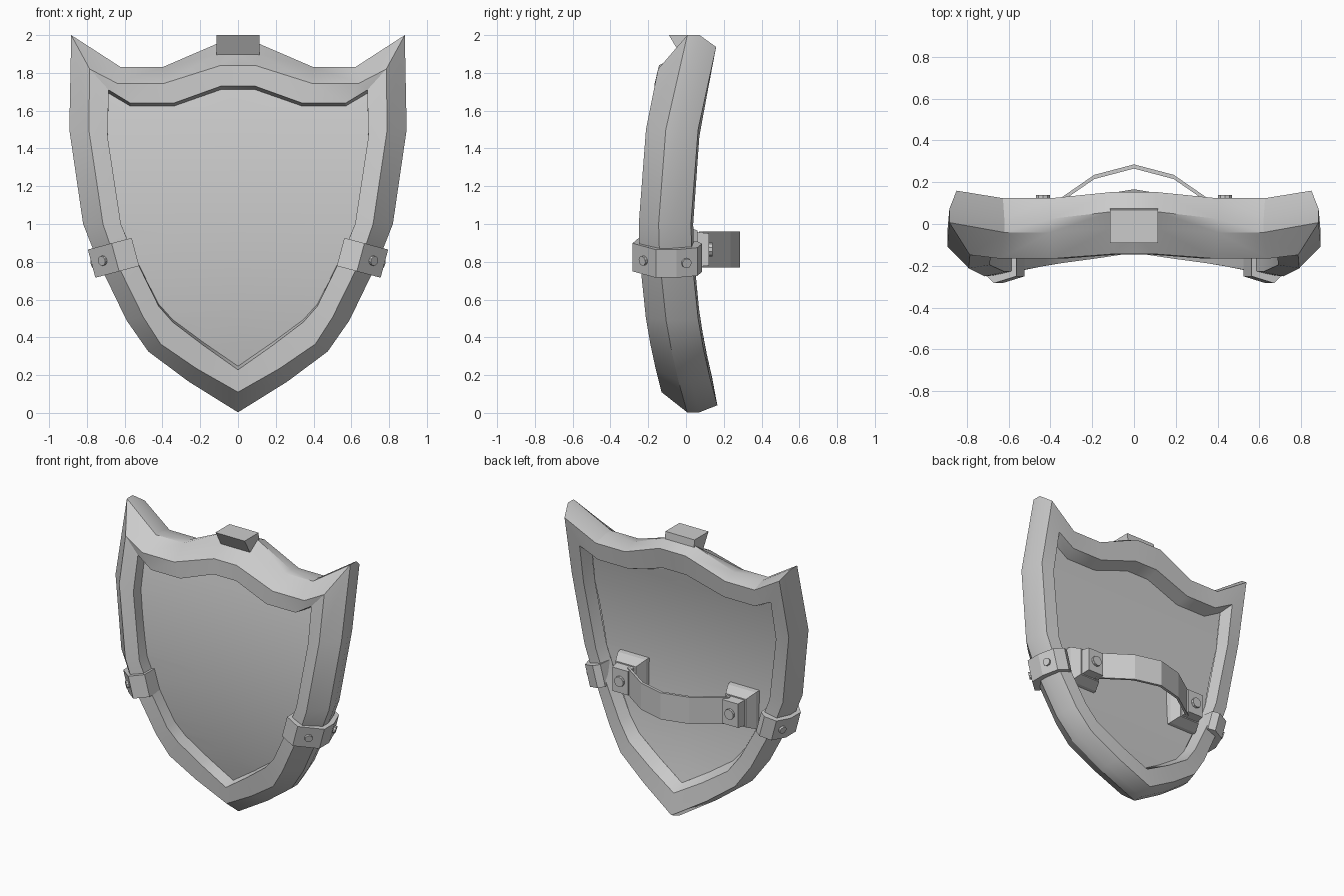
import bpy, bmesh
from math import sin, cos, radians
from mathutils import Vector

if "Cube" in bpy.data.objects:
    bpy.data.objects.remove(bpy.data.objects["Cube"])

# half outlines (x, z), tip -> side -> corner -> top centre
OUTER = [(0, .003), (.26, .165), (.475, .325), (.59, .49), (.745, .81), (.82, 1.0),
         (.893, 1.5), (.883, 2.0), (.62, 1.83), (.40, 1.83), (.11, 1.9), (0, 1.9)]
REAR = OUTER[:-2] + [(.11, 1.955), (0, 1.955)]
FRONT = [(0, .11), (.22, .235), (.41, .365), (.50, .505), (.65, .81), (.715, 1.0),
         (.79, 1.5), (.785, 1.82), (.64, 1.745), (.39, 1.745), (.09, 1.84), (0, 1.84)]
INNER = [(0, .228), (.18, .355), (.345, .48), (.42, .565), (.55, .83), (.62, 1.0),
         (.69, 1.46), (.685, 1.71), (.57, 1.64), (.34, 1.64), (.09, 1.73), (0, 1.73)]


def bow(z):
    return .152 * (z - 1) ** 2


def squash(pts, k):
    return [(x, 1 + (z - 1) * k) for x, z in pts]


def lerp(a, b, t):
    return [(p[0] + (q[0] - p[0]) * t, p[1] + (q[1] - p[1]) * t) for p, q in zip(a, b)]


def finish(bm, name, mirror=True):
    bmesh.ops.recalc_face_normals(bm, faces=bm.faces)
    me = bpy.data.meshes.new(name)
    bm.to_mesh(me)
    bm.free()
    ob = bpy.data.objects.new(name, me)
    bpy.context.collection.objects.link(ob)
    if mirror:
        ob.modifiers.new("mirror", 'MIRROR')
    return ob


def smooth(ob, angle):
    bpy.ops.object.select_all(action='DESELECT')
    ob.select_set(True)
    bpy.context.view_layer.objects.active = ob
    bpy.ops.object.shade_smooth_by_angle(angle=radians(angle))


def loft(bm, rings, closed=False):
    rows = [[bm.verts.new(p) for p in r] for r in rings]
    for a, b in zip(rows, rows[1:]):
        n = len(a)
        for i in range(n if closed else n - 1):
            j = (i + 1) % n
            bm.faces.new((a[i], a[j], b[j], b[i]))
    return rows


def solid(bm, rings):
    # closed loft with end caps
    rows = loft(bm, rings, True)
    bm.faces.new(rows[0])
    return bm.faces.new(rows[-1][::-1])


def rivet(name, loc, normal, r=.026, depth=.03):
    bm = bmesh.new()
    bmesh.ops.create_cone(bm, cap_ends=True, segments=10, radius1=r, radius2=r, depth=depth)
    rot = Vector((0, 0, 1)).rotation_difference(Vector(normal))
    for v in bm.verts:
        v.co = rot @ v.co + Vector(loc)
    finish(bm, name)


# frame: rings swept around the shield border
panel_front = squash(INNER, .975)
panel_back = squash(lerp(FRONT, INNER, .6), .945)
sections = [(panel_front, -.14), (INNER, -.228), (FRONT, -.25), (OUTER, -.145), (REAR, -.08),
            (lerp(REAR, FRONT, .35), .026), (squash(lerp(FRONT, INNER, .3), .95), .038),
            (panel_back, -.045)]
bm = bmesh.new()
loft(bm, [[(x, off + bow(z), z) for x, z in pts] for pts, off in sections])
smooth(finish(bm, "shield_frame"), 28)

# panel: front and back sheets, cut into strips and bowed
for name, pts, off in (("panel_front", panel_front, -.14), ("panel_back", panel_back, -.045)):
    bm = bmesh.new()
    bm.faces.new([bm.verts.new((x, 0, z)) for x, z in pts])
    for i in range(3, 17):
        bmesh.ops.bisect_plane(bm, geom=bm.verts[:] + bm.edges[:] + bm.faces[:],
                               plane_co=(0, 0, i / 10 + .013), plane_no=(0, 0, 1))
    for v in bm.verts:
        v.co.y = off + bow(v.co.z)
    ob = finish(bm, name)
    if (ob.data.polygons[0].normal.y > 0) != (name == "panel_back"):
        ob.data.flip_normals()
    smooth(ob, 30)

# crest block on the top edge
bm = bmesh.new()
crest = [(-.09, 2.0), (.068, 2.0), (.08, 1.88), (-.02, 1.88)]
solid(bm, [[(x, y, z) for y, z in crest] for x in (-.115, .115)])
finish(bm, "crest_block", False)

# clamps wrapped around the frame sides
a = radians(15)
out, along = Vector((cos(a), 0, -sin(a))), Vector((sin(a), 0, cos(a)))
mid = Vector((.775, 0, .79))
band = [(-.24, -.25), (-.13, -.283), (0, -.16), (0, -.05), (-.04, .06), (-.12, .085),
        (-.165, .06), (-.18, -.07), (-.24, -.13)]
bm = bmesh.new()
solid(bm, [[mid + out * u + along * h + Vector((0, y, 0)) for u, y in band] for h in (-.077, .077)])
finish(bm, "frame_clamp")
rivet("clamp_rivet_front", mid + out * -.065 + Vector((0, -.222, 0)), out * .69 - Vector((0, .72, 0)))
rivet("clamp_rivet_side", mid + out * -.018, out * .94 + Vector((0, .34, 0)))

# strap brackets on the back: flared base and block
cx, cz = .435, .865


def rect(y, hx, hz):
    return [(cx + sx * hx, y, cz + sz * hz) for sx, sz in ((-1, -1), (1, -1), (1, 1), (-1, 1))]


bm = bmesh.new()
solid(bm, [rect(-.06, .115, .135), rect(-.01, .11, .13), rect(.06, .08, .1),
           rect(.06, .068, .092), rect(.122, .062, .085)])
finish(bm, "strap_bracket")
rivet("bracket_rivet", (cx, .122, cz), (0, 1, 0), .036, .035)

# arm strap, open at the mirror seam
path = [(.40, .09), (.335, .135), (.19, .235), (0, .285)]
bm = bmesh.new()
seam = solid(bm, [[(x, y - d, z) for d, z in ((0, .77), (0, .96), (.02, .96), (.02, .77))]
                  for x, y in path])
bmesh.ops.delete(bm, geom=[seam], context='FACES_ONLY')
finish(bm, "arm_strap")
